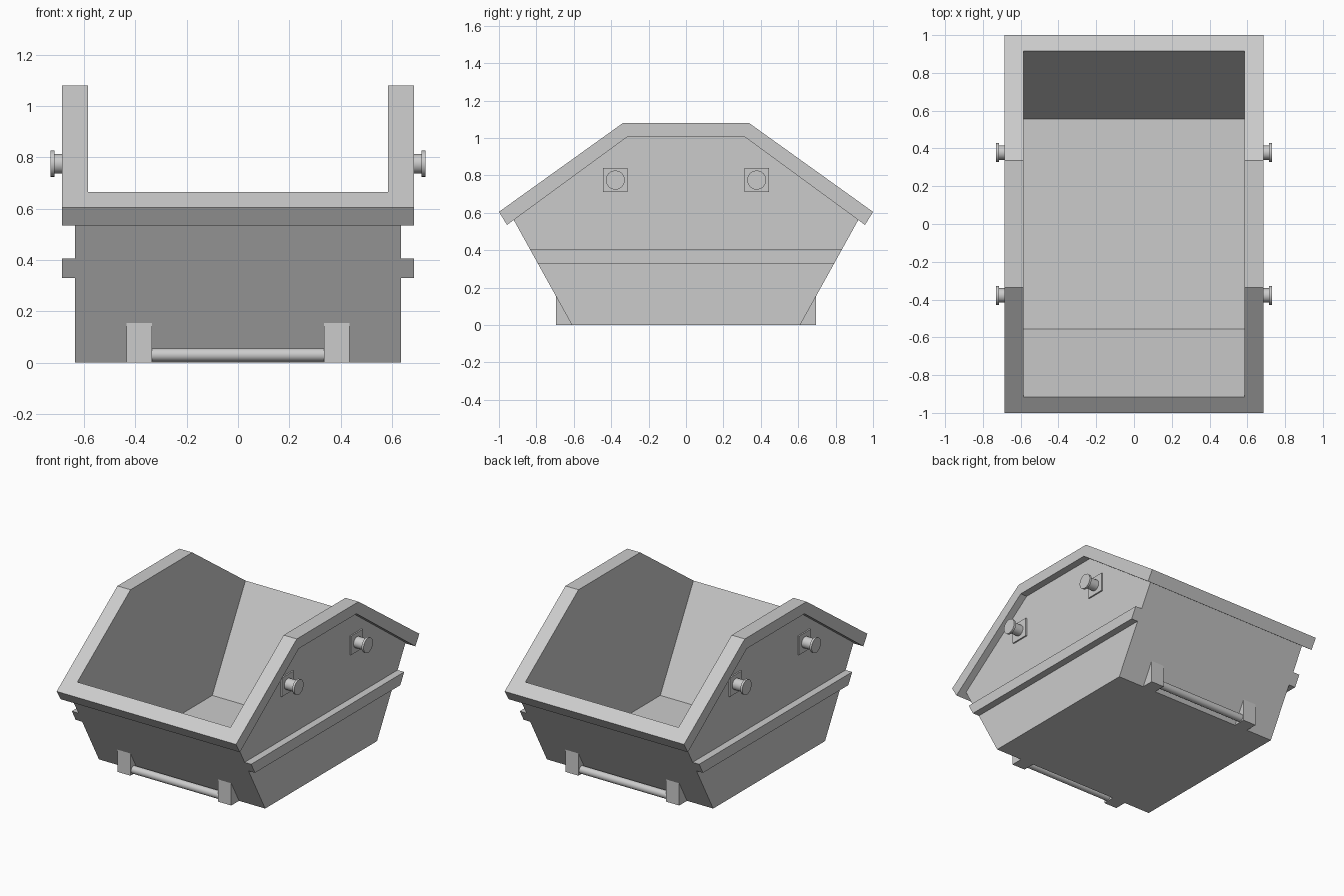
import bpy, bmesh, math
from mathutils import Matrix

if "Cube" in bpy.data.objects:
    bpy.data.objects.remove(bpy.data.objects["Cube"], do_unlink=True)

grey = bpy.data.materials.new("light_grey_paint")
grey.use_nodes = True
COLOUR = (0.6, 0.6, 0.6, 1)
grey.diffuse_color = COLOUR
grey.node_tree.nodes["Principled BSDF"].inputs["Base Color"].default_value = COLOUR


def add_object(name, bm):
    bmesh.ops.recalc_face_normals(bm, faces=bm.faces)
    mesh = bpy.data.meshes.new(name)
    bm.to_mesh(mesh)
    bm.free()
    mesh.materials.append(grey)
    obj = bpy.data.objects.new(name, mesh)
    bpy.context.collection.objects.link(obj)
    return obj


def prism(name, profile, x0, x1):
    """Extrude a (y, z) profile from x0 to x1."""
    bm = bmesh.new()
    face = bm.faces.new([bm.verts.new((x0, y, z)) for y, z in profile])
    ext = bmesh.ops.extrude_face_region(bm, geom=[face])
    verts = [v for v in ext["geom"] if isinstance(v, bmesh.types.BMVert)]
    bmesh.ops.translate(bm, verts=verts, vec=(x1 - x0, 0, 0))
    return add_object(name, bm)


def rod(name, x0, x1, radius, y, z, sides=24):
    """Cylinder along x, with smooth sides and flat ends."""
    bm = bmesh.new()
    place = Matrix.Translation(((x0 + x1) / 2, y, z)) @ Matrix.Rotation(math.pi / 2, 4, "Y")
    bmesh.ops.create_cone(bm, cap_ends=True, segments=sides, radius1=radius,
                          radius2=radius, depth=abs(x1 - x0), matrix=place)
    for f in bm.faces:
        f.smooth = len(f.verts) == 4
    for e in bm.edges:
        e.smooth = all(f.smooth for f in e.link_faces)
    return add_object(name, bm)


def mirrored(half):
    """Complete a profile given its +y half, listed bottom to top."""
    return half + [(-y, z) for y, z in reversed(half)]


def wall_y(z):
    """Outside of the sloping end wall at height z."""
    return 0.61 + 0.554 * z


# Hollow interior, cut from both tub and rim
cavity = prism("cavity_cutter", mirrored([(0.555, 0.01), (1.213, 1.2)]), -0.585, 0.585)
cavity.hide_render = True
cavity.hide_viewport = True
cavity.display_type = "WIRE"

# Tub and the thick rim following its top edge
tub = prism("tub", mirrored([(0.61, 0), (wall_y(0.6), 0.6), (0.325, 1.04)]), -0.635, 0.635)
outer = [(1, 0.605), (0.337, 1.08)]
inner = [(0.315, 1.005), (0.957, 0.535)]
rim = prism("rim", [(-y, z) for y, z in outer] + outer[::-1]
            + inner[::-1] + [(-y, z) for y, z in inner], -0.685, 0.685)
for part in (tub, rim):
    cut = part.modifiers.new("hollow", "BOOLEAN")
    cut.operation = "DIFFERENCE"
    cut.solver = "EXACT"
    cut.object = cavity

for sx, side in ((1, "left"), (-1, "right")):
    # Long stiffening rail on each side
    prism(f"{side}_side_rail", mirrored([(wall_y(0.33), 0.33), (wall_y(0.405), 0.405)]),
          sx * 0.63, sx * 0.685)
    for sy, end in ((-1, "front"), (1, "back")):
        # Lifting lug: square plate, stem and end disc
        y, z, h = sy * 0.378, 0.775, 0.065
        square = [(y - h, z - h), (y + h, z - h), (y + h, z + h), (y - h, z + h)]
        prism(f"{end}_{side}_lug_plate", square, sx * 0.63, sx * 0.645)
        rod(f"{end}_{side}_lug_stem", sx * 0.64, sx * 0.72, 0.038, y, z)
        rod(f"{end}_{side}_lug_disc", sx * 0.715, sx * 0.73, 0.051, y, z)
        # Wedge bracket at the foot of the end wall
        wedge = [(sy * 0.6, 0), (sy * 0.695, 0), (sy * 0.695, 0.155), (sy * 0.685, 0.155)]
        prism(f"{end}_{side}_bracket", wedge, sx * 0.335, sx * 0.435)

# Tipping bars between the brackets
for sy, end in ((-1, "front"), (1, "back")):
    rod(f"{end}_tipping_bar", -0.34, 0.34, 0.026, sy * 0.662, 0.03)
